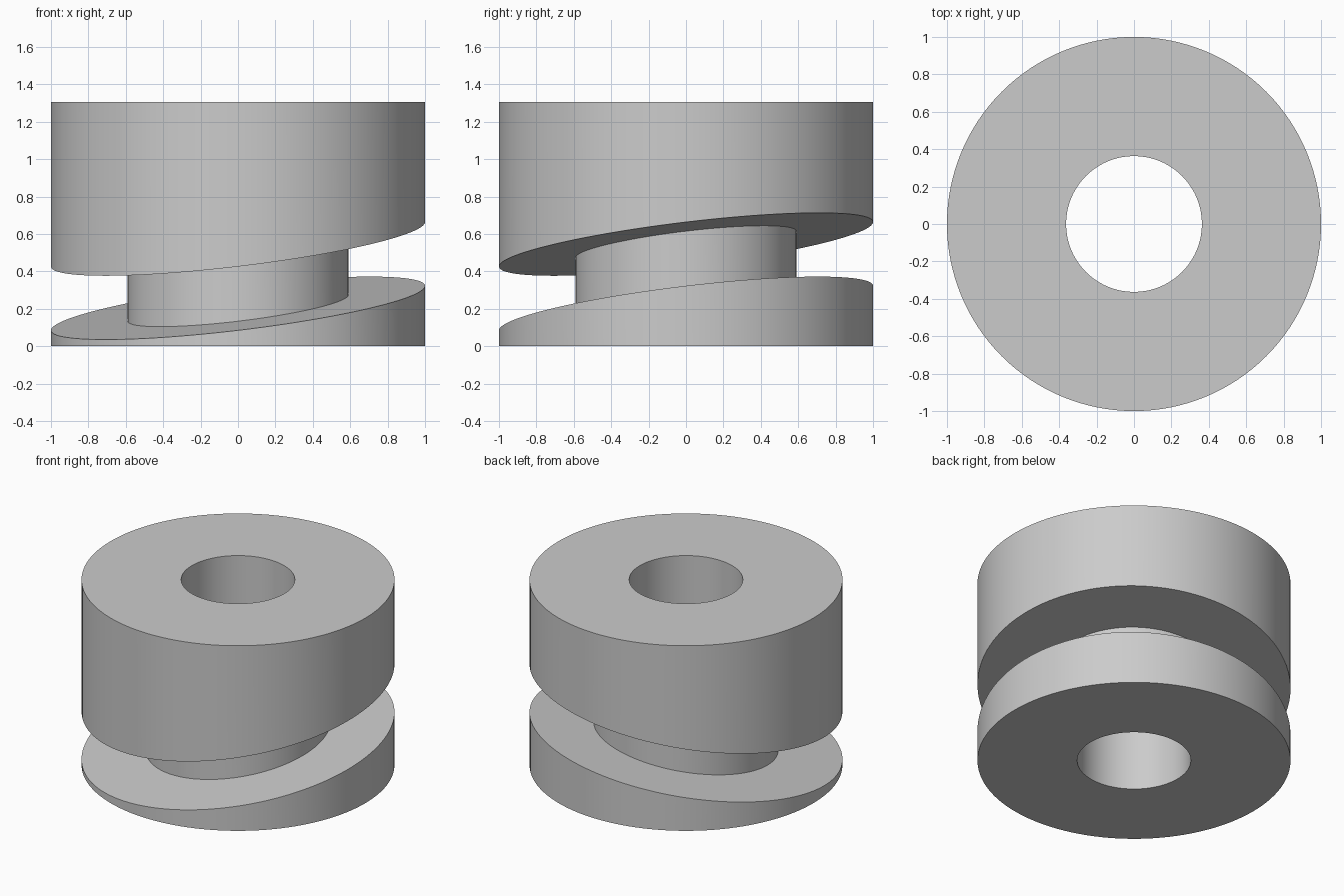
import bpy, bmesh, math

cube = bpy.data.objects.get("Cube")
if cube:
    bpy.data.objects.remove(cube, do_unlink=True)

SEGMENTS = 128
HEIGHT = 1.305
BORE, NECK, RIM = 0.363, 0.59, 1.0
LOW, HIGH = 0.204, 0.545      # groove wall heights on the axis
TILT = 0.119                  # groove rise per unit along both +x and +y

grey = bpy.data.materials.new("plain_grey")
grey.use_nodes = True
colour = (0.6, 0.6, 0.6, 1)
grey.diffuse_color = colour
grey.node_tree.nodes["Principled BSDF"].inputs["Base Color"].default_value = colour


def ring(bm, radius, z, tilt):
    """Circle of vertices lying on a level or tilted plane."""
    verts = []
    for i in range(SEGMENTS):
        a = 2 * math.pi * i / SEGMENTS
        x, y = radius * math.cos(a), radius * math.sin(a)
        verts.append(bm.verts.new((x, y, z + tilt * (x + y))))
    return verts


# Closed section: radius, height on the axis, tilt
section = [
    (BORE, 0, 0), (RIM, 0, 0),
    (RIM, LOW, TILT), (NECK, LOW, TILT),
    (NECK, HIGH, TILT), (RIM, HIGH, TILT),
    (RIM, HEIGHT, 0), (BORE, HEIGHT, 0),
]

# Bored cylinder with a slanted groove around it
bm = bmesh.new()
rings = [ring(bm, *point) for point in section]
for k, lower in enumerate(rings):
    upper = rings[(k + 1) % len(rings)]
    for i in range(SEGMENTS):
        j = (i + 1) % SEGMENTS
        bm.faces.new((lower[i], lower[j], upper[j], upper[i]))
bmesh.ops.recalc_face_normals(bm, faces=bm.faces)

mesh = bpy.data.meshes.new("grooved_cam_drum")
bm.to_mesh(mesh)
bm.free()
mesh.materials.append(grey)
drum = bpy.data.objects.new("grooved_cam_drum", mesh)
bpy.context.collection.objects.link(drum)

# Smooth round walls, crisp rims
bpy.ops.object.select_all(action='DESELECT')
drum.select_set(True)
bpy.context.view_layer.objects.active = drum
bpy.ops.object.shade_smooth_by_angle(angle=math.radians(30))
